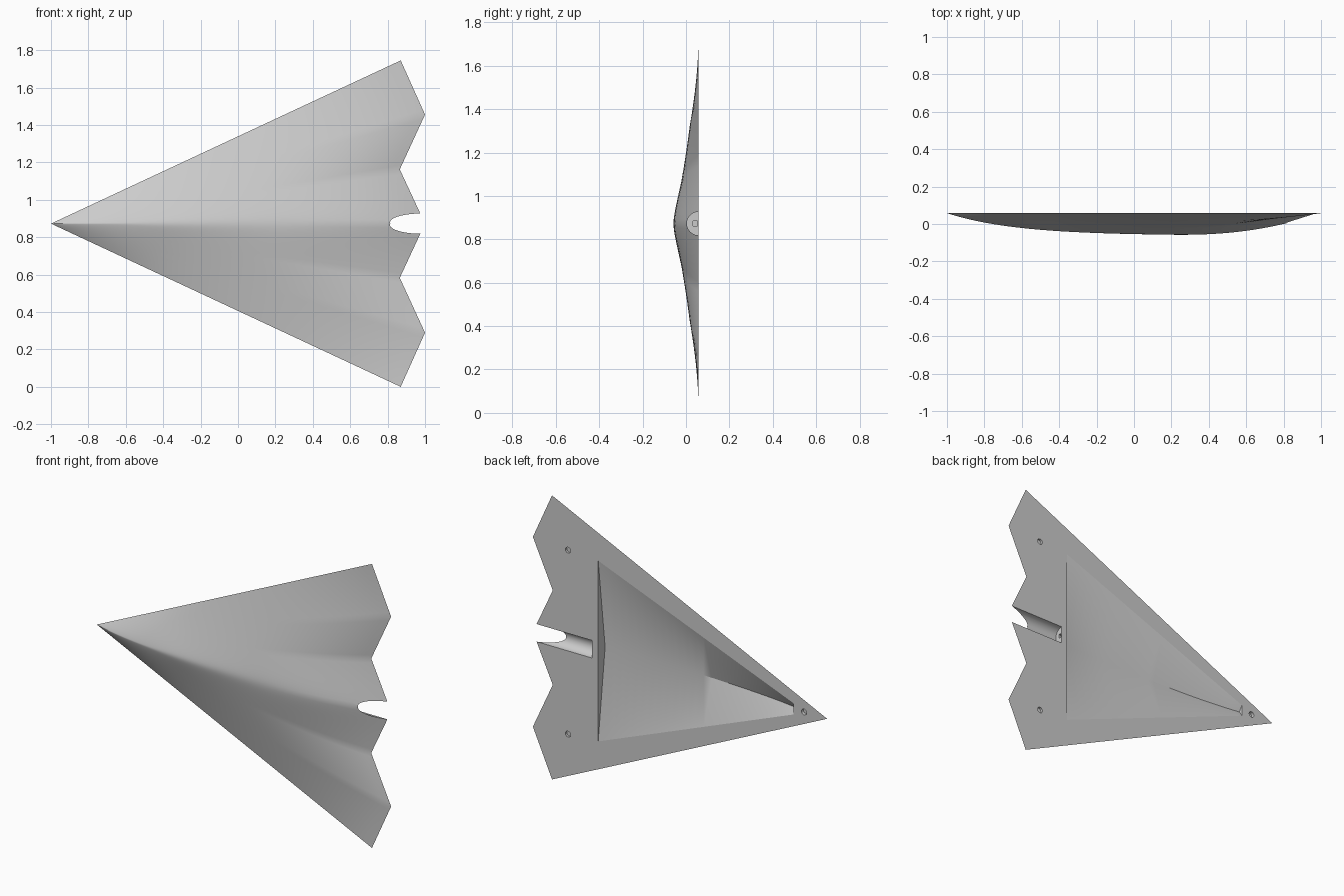
import bpy, bmesh, math
from mathutils import Matrix, Vector

cube = bpy.data.objects.get("Cube")
if cube:
    bpy.data.objects.remove(cube, do_unlink=True)

BACK = 0.058      # y of the flat back
MID = 0.8725      # z of the centre line
SPREAD = MID / 1.87

grey = bpy.data.materials.new("plain grey")
grey.use_nodes = True
grey.diffuse_color = (0.6, 0.6, 0.6, 1)
bsdf = next(n for n in grey.node_tree.nodes if n.type == 'BSDF_PRINCIPLED')
bsdf.inputs["Base Color"].default_value = grey.diffuse_color


def make_object(name, bm):
    bmesh.ops.recalc_face_normals(bm, faces=bm.faces[:])
    mesh = bpy.data.meshes.new(name)
    bm.to_mesh(mesh)
    bm.free()
    mesh.materials.append(grey)
    obj = bpy.data.objects.new(name, mesh)
    bpy.context.collection.objects.link(obj)
    return obj


def spine_depth(x, gap):
    """Bulge along the centre: quick rise at the nose, fall towards the tail."""
    rise = 0.12 * (1 - math.exp(-(x + 1) / 0.37))
    fall = 1 - max(0, 1 - gap / 0.8) ** 2.3
    return rise * fall


def hull_depth(x, gap, u):
    blend = min(1, max(0, (x + 0.62) / 0.25))
    q = 0.07 * blend
    h = (math.hypot(u, q) - q) / (math.hypot(1, q) - q)
    return spine_depth(x, gap) * max(0, 1 - h ** (1.25 - 0.25 * blend))


# Hull: rays fan out from the nose to a zigzag tail
half = [(1.0, 0), (0.865, 0.29), (1.0, 0.583), (0.87, MID)]
corners = [(x, -z) for x, z in reversed(half)] + half[1:]
SUB, STEPS = 12, 44
tail = []
for (ax, az), (bx, bz) in zip(corners, corners[1:]):
    for k in range(SUB):
        f = k / SUB
        tail.append((ax + (bx - ax) * f, az + (bz - az) * f))
tail.append(corners[-1])

bm = bmesh.new()
nose = bm.verts.new((-1, BACK, MID))
rays = []
for i, (tx, tz) in enumerate(tail):
    u = abs(tz) / (SPREAD * (tx + 1))
    ray = []
    for k in range(1, STEPS + 1):
        s = (k / STEPS) ** 1.2
        x = -1 + (tx + 1) * s
        edge = i in (0, len(tail) - 1) or k == STEPS
        d = 0 if edge else hull_depth(x, tx - x, u)
        ray.append(bm.verts.new((x, BACK - d, MID + tz * s)))
    rays.append(ray)
for a, b in zip(rays, rays[1:]):
    bm.faces.new((nose, a[0], b[0]))
    for k in range(STEPS - 1):
        bm.faces.new((a[k], a[k + 1], b[k + 1], b[k]))
bm.faces.new([nose] + rays[0] + [r[-1] for r in rays[1:-1]] + rays[-1][::-1])
hull = make_object("delta_hull", bm)


# Cutters
def box_cutter(name, lo, hi):
    bm = bmesh.new()
    bmesh.ops.create_cube(bm, size=1)
    lo, hi = Vector(lo), Vector(hi)
    for v in bm.verts:
        v.co = (lo + hi) / 2 + v.co * (hi - lo)
    return make_object(name, bm)


def round_cutter(name, radius, length, centre, axis, sides):
    bm = bmesh.new()
    bmesh.ops.create_cone(bm, cap_ends=True, segments=sides, radius1=radius,
                          radius2=radius, depth=length)
    bmesh.ops.transform(bm, matrix=Matrix.Translation(centre)
                        @ Matrix.Rotation(math.pi / 2, 4, axis), verts=bm.verts[:])
    return make_object(name, bm)


def cavity_cutter():
    """V-shaped trough that widens towards the tail."""
    bm = bmesh.new()
    x0, x1, count = -0.77, 0.556, 24
    sections = []
    for i in range(count + 1):
        x = x0 + (x1 - x0) * i / count
        w = 0.035 + 0.392 * (x - x0)
        deep = spine_depth(x, 1 - x) - 0.033
        pts = [(-w, BACK + 0.02), (-w, BACK), (0, BACK - deep), (w, BACK), (w, BACK + 0.02)]
        sections.append([bm.verts.new((x, y, MID + z)) for z, y in pts])
    for a, b in zip(sections, sections[1:]):
        for k in range(5):
            j = (k + 1) % 5
            bm.faces.new((a[k], a[j], b[j], b[k]))
    bm.faces.new(sections[0])
    bm.faces.new(sections[-1])
    bmesh.ops.triangulate(bm, faces=[f for f in bm.faces if len(f.verts) == 4])
    return make_object("cavity_cutter", bm)


cutters = [
    cavity_cutter(),
    round_cutter("tail_slot_cutter", 0.054, 0.6, (0.897, BACK, MID), 'Y', 48),
    box_cutter("latch_cutter", (0.565, 0.032, MID - 0.012), (0.61, 0.052, MID + 0.012)),
]
for name, x, z, deep in (("upper_hole_cutter", 0.761, 0.565, 0.014),
                         ("lower_hole_cutter", 0.761, -0.565, 0.014),
                         ("nose_hole_cutter", -0.843, 0, 0.02)):
    cutters.append(round_cutter(name, 0.018, 2 * deep, (x, BACK, MID + z), 'X', 20))

bpy.ops.object.select_all(action='DESELECT')
bpy.context.view_layer.objects.active = hull
hull.select_set(True)
for cutter in cutters:
    cutter.hide_render = True
    mod = hull.modifiers.new(cutter.name, 'BOOLEAN')
    mod.operation = 'DIFFERENCE'
    mod.solver = 'EXACT'
    mod.object = cutter
    bpy.ops.object.modifier_apply(modifier=mod.name)
for cutter in cutters:
    bpy.data.objects.remove(cutter, do_unlink=True)

# Smooth hull, flat back
bpy.ops.object.shade_smooth_by_angle(angle=math.radians(30))
for face in hull.data.polygons:
    if face.normal.y > 0.999 and abs(face.center.y - BACK) < 0.001:
        face.use_smooth = False
